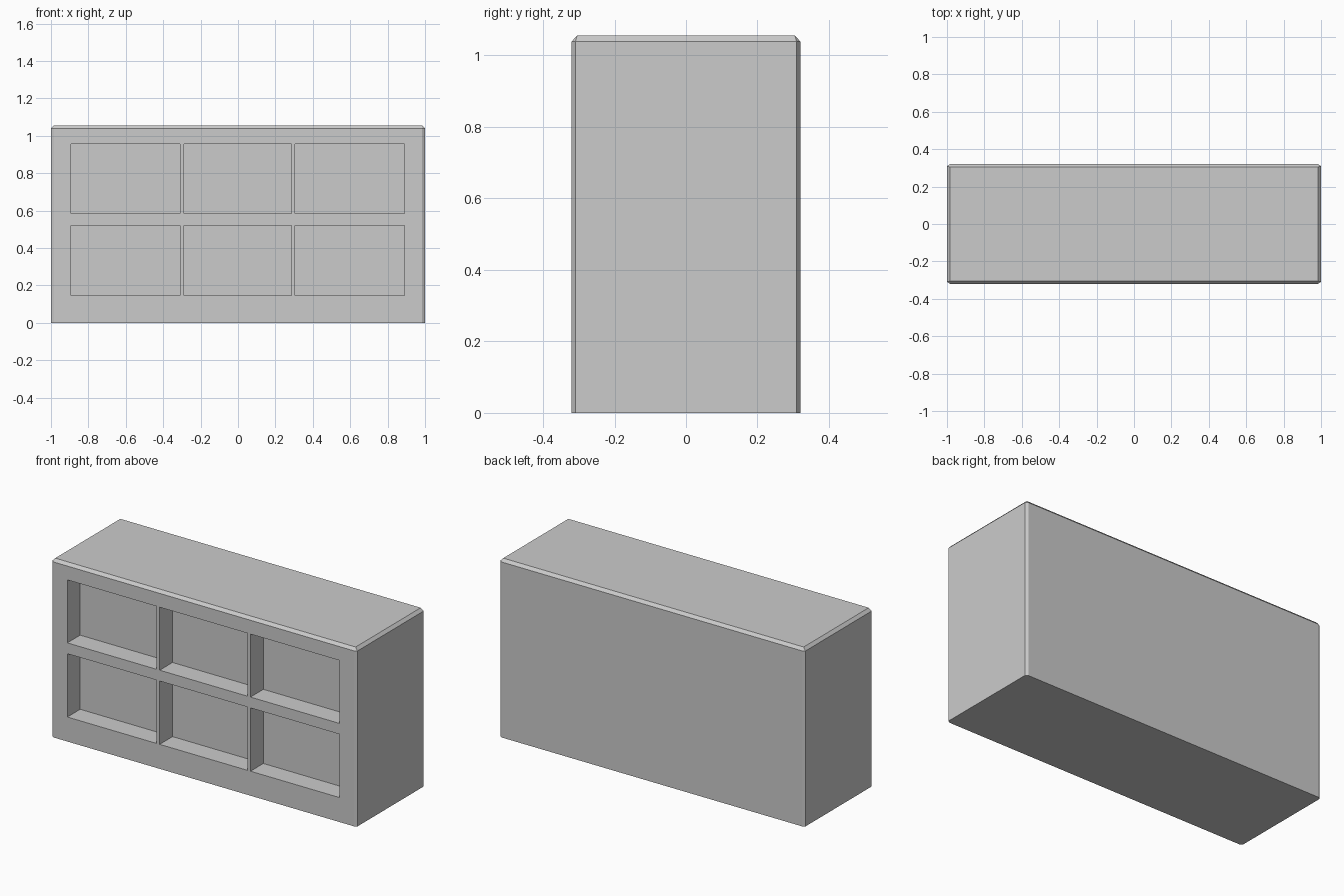
import bpy, bmesh

if "Cube" in bpy.data.objects:
    bpy.data.objects.remove(bpy.data.objects["Cube"])

W, D, H = 1.0, 0.32, 1.056          # half width, half depth, height
CX, CY = 0.016, 0.0105              # chamfer of the upright edges
TX, TY, TZ = 0.016, 0.0155, 0.017   # chamfer around the top
RECESS = 0.12


def finish(name, bm):
    bmesh.ops.recalc_face_normals(bm, faces=bm.faces)
    mesh = bpy.data.meshes.new(name)
    bm.to_mesh(mesh)
    bm.free()
    obj = bpy.data.objects.new(name, mesh)
    bpy.context.collection.objects.link(obj)
    return obj


# Cabinet body: eight-sided plan, sharp at the floor, chamfered around the top
bm = bmesh.new()
plan = []
for sx, sy in ((1, -1), (1, 1), (-1, 1), (-1, -1)):
    pair = [(sx * (W - CX), sy * D), (sx * W, sy * (D - CY))]
    plan += pair if sx * sy < 0 else pair[::-1]
low = [bm.verts.new((x, y, 0)) for x, y in plan]
high = [bm.verts.new((x, y, H - TZ)) for x, y in plan]
top = [bm.verts.new((sx * (W - TX), sy * (D - TY), H))
       for sx, sy in ((1, -1), (1, 1), (-1, 1), (-1, -1))]
bm.faces.new(low[::-1])
bm.faces.new(top)
for i in range(8):
    j = (i + 1) % 8
    bm.faces.new((low[i], low[j], high[j], high[i]))
for i in range(4):
    n = (i + 1) % 4
    bm.faces.new((high[2 * i], high[2 * i + 1], top[i]))
    bm.faces.new((high[2 * i + 1], high[2 * n], top[n], top[i]))
cabinet = finish("cabinet_body", bm)

# Six shallow compartments cut into the front
bm = bmesh.new()
for x0, x1 in ((-0.894, -0.311), (-0.289, 0.285), (0.306, 0.889)):
    for z0, z1 in ((0.145, 0.52), (0.584, 0.957)):
        box = bmesh.ops.create_cube(bm, size=1)["verts"]
        bmesh.ops.scale(bm, vec=(x1 - x0, 2 * RECESS, z1 - z0), verts=box)
        bmesh.ops.translate(bm, vec=((x0 + x1) / 2, -D, (z0 + z1) / 2), verts=box)
cutter = finish("compartment_cutter", bm)
cutter.hide_render = True
cutter.hide_viewport = False
cutter.display_type = 'WIRE'

cut = cabinet.modifiers.new("compartments", 'BOOLEAN')
cut.operation = 'DIFFERENCE'
cut.solver = 'EXACT'
cut.object = cutter
